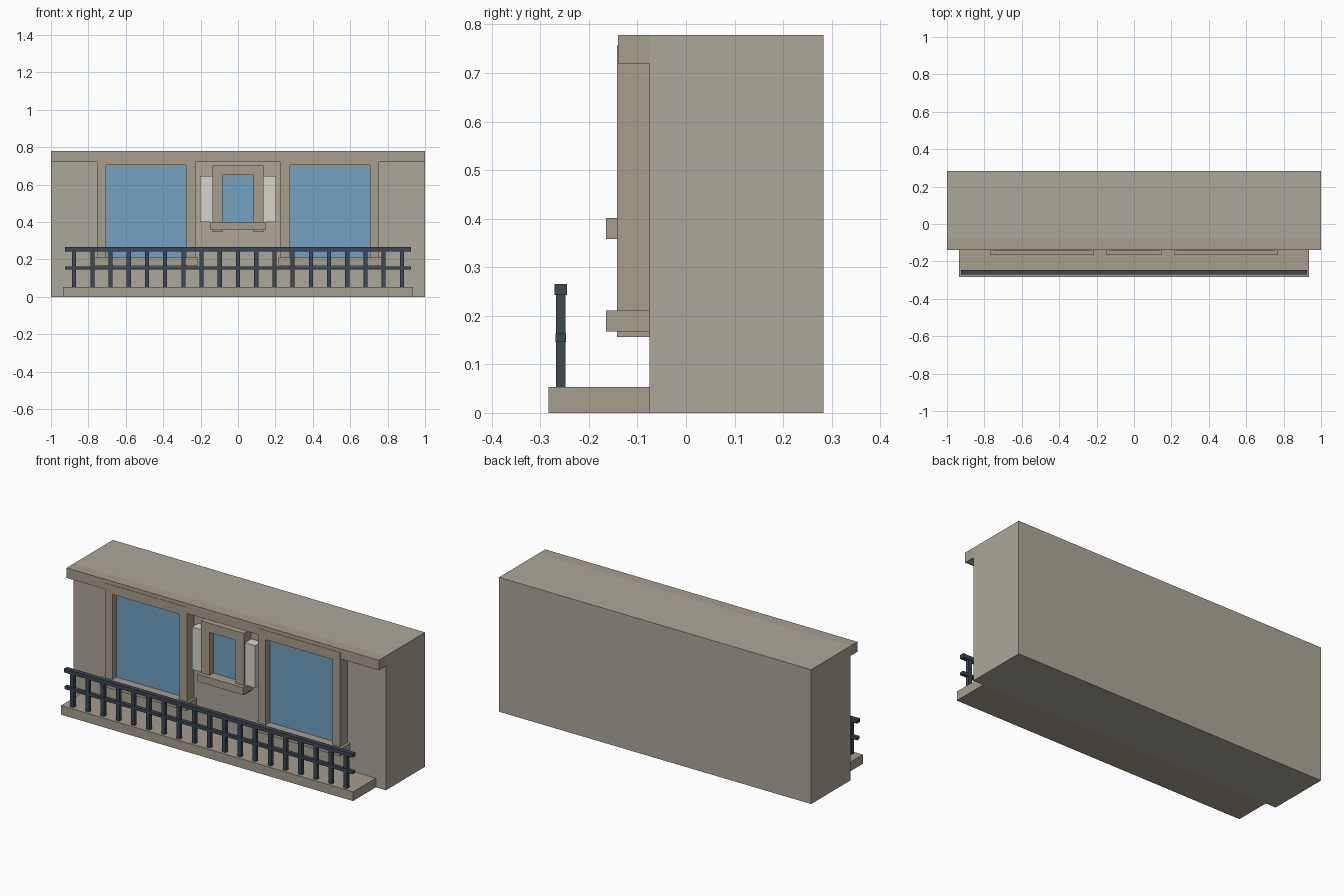
import bpy, bmesh

if "Cube" in bpy.data.objects:
    bpy.data.objects.remove(bpy.data.objects["Cube"])


def material(name, rgb):
    m = bpy.data.materials.new(name)
    m.diffuse_color = (*rgb, 1)
    m.use_nodes = True
    m.node_tree.nodes["Principled BSDF"].inputs["Base Color"].default_value = m.diffuse_color
    return m


WALL = material("wall_stone", (0.42, 0.39, 0.32))
TRIM = material("trim_stone", (0.39, 0.34, 0.27))
GLASS = material("blue_glass", (0.17, 0.36, 0.53))
SHUTTER = material("pale_paint", (0.68, 0.66, 0.60))
IRON = material("dark_iron", (0.048, 0.063, 0.093))


def boxes(name, mat, *bounds):
    """One object made of boxes, each given as (x0, x1, y0, y1, z0, z1)."""
    bm = bmesh.new()
    for x0, x1, y0, y1, z0, z1 in bounds:
        cube = bmesh.ops.create_cube(bm, size=1)["verts"]
        bmesh.ops.scale(bm, vec=(x1 - x0, y1 - y0, z1 - z0), verts=cube)
        bmesh.ops.translate(bm, verts=cube,
                            vec=((x0 + x1) / 2, (y0 + y1) / 2, (z0 + z1) / 2))
    mesh = bpy.data.meshes.new(name)
    bm.to_mesh(mesh)
    bm.free()
    mesh.materials.append(mat)
    obj = bpy.data.objects.new(name, mesh)
    bpy.context.collection.objects.link(obj)
    return obj


FACE = -0.075  # front plane of the wall


def window(name, cx, half, z0, z1, jamb, head, leg, sill_half):
    """Glass with a frame whose jambs run down past the projecting sill."""
    boxes(name + "_glass", GLASS, (cx - half, cx + half, -0.105, FACE, z0, z1))
    out = half + jamb
    boxes(name + "_frame", TRIM,
          (cx - out, cx - half, -0.142, FACE, z0 - leg, z1),
          (cx + half, cx + out, -0.142, FACE, z0 - leg, z1),
          (cx - out, cx + out, -0.142, FACE, z1, z1 + head))
    boxes(name + "_sill", TRIM,
          (cx - sill_half, cx + sill_half, -0.165, FACE, z0 - 0.043, z0))


# Main block, cornice and balcony floor
boxes("wall", WALL, (-1, 1, FACE, 0.283, 0, 0.778))
boxes("cornice", TRIM, (-1, 1, -0.14, FACE, 0.72, 0.778))
boxes("balcony_slab", TRIM, (-0.935, 0.935, -0.283, FACE, 0, 0.053))

# Two tall windows and a small one between them
for side, cx in (("left", -0.491), ("right", 0.491)):
    window(side + "_window", cx, 0.214, 0.211, 0.704, 0.049, 0.053, 0.055, 0.278)
window("middle_window", 0, 0.083, 0.401, 0.65, 0.054, 0.053, 0.055, 0.148)

# Shutters beside the small window
for side, s in (("left", -1), ("right", 1)):
    a, b = sorted((s * 0.137, s * 0.202))
    boxes(side + "_shutter", SHUTTER, (a, b, -0.132, FACE, 0.401, 0.646))

# Railing
boxes("top_rail", IRON, (-0.924, 0.924, -0.271, -0.245, 0.243, 0.265))
boxes("middle_rail", IRON, (-0.924, 0.924, -0.269, -0.247, 0.146, 0.163))
xs = [-0.876 + i * 1.752 / 18 for i in range(19)]
boxes("railing_posts", IRON,
      *[(x - 0.011, x + 0.011, -0.268, -0.248, 0.053, 0.243) for x in xs])
